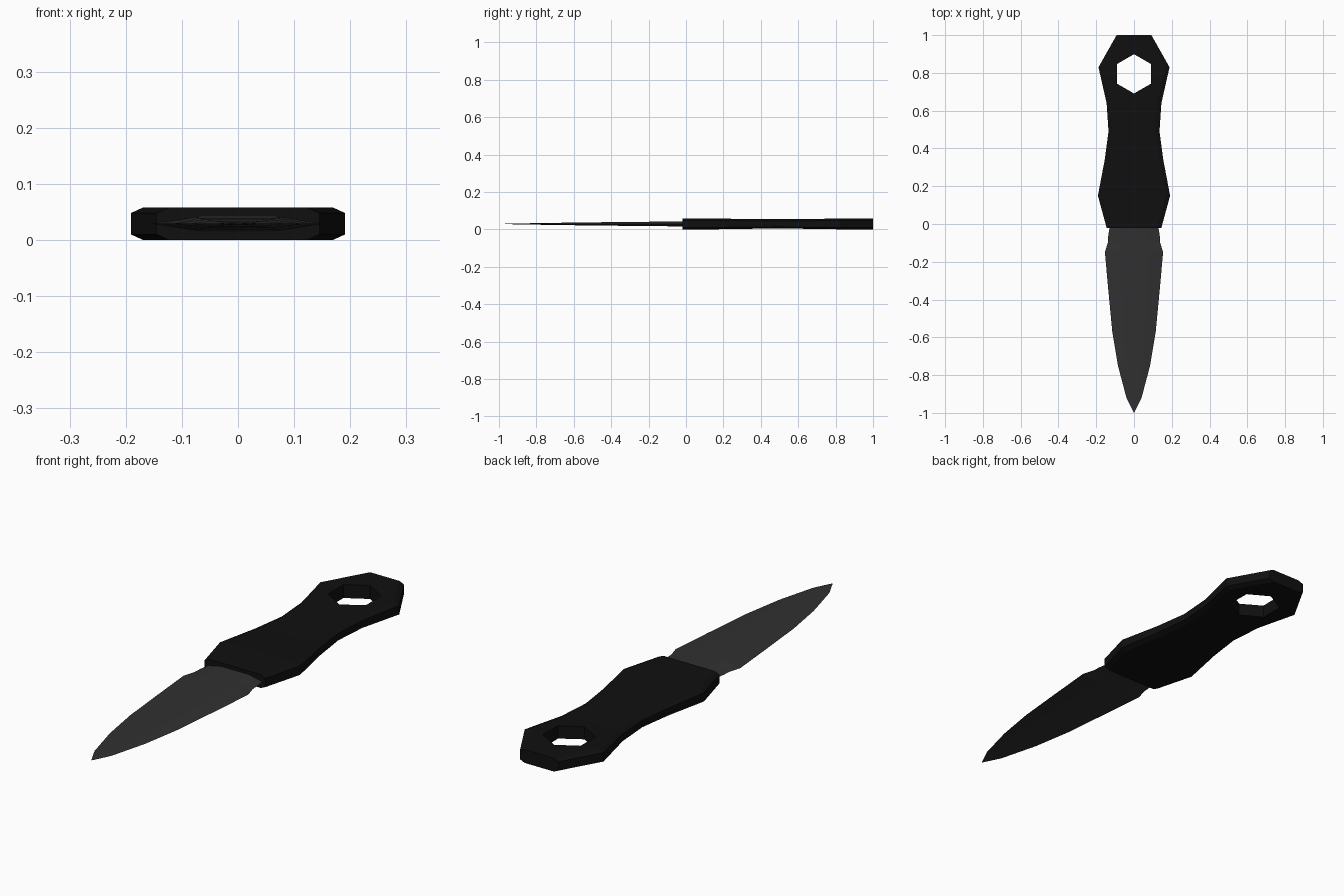
import bpy, bmesh, math

if "Cube" in bpy.data.objects:
    bpy.data.objects.remove(bpy.data.objects["Cube"])

MID = 0.029  # height of the flat centre plane


def material(name, value):
    m = bpy.data.materials.new(name)
    m.diffuse_color = (value, value, value, 1)
    m.use_nodes = True
    m.node_tree.nodes["Principled BSDF"].inputs["Base Color"].default_value = m.diffuse_color
    return m


def loft(name, rings, mat, tip=None):
    """Skin a list of equal-length rings, capping the ends or closing to a tip."""
    bm = bmesh.new()
    loops = [[bm.verts.new(p) for p in ring] for ring in rings]
    n = len(loops[0])
    for a, b in zip(loops, loops[1:]):
        for i in range(n):
            j = (i + 1) % n
            bm.faces.new((a[i], a[j], b[j], b[i]))
    bm.faces.new(loops[0])
    if tip:
        t = bm.verts.new(tip)
        for i in range(n):
            bm.faces.new((loops[-1][i], loops[-1][(i + 1) % n], t))
    else:
        bm.faces.new(loops[-1])
    bmesh.ops.recalc_face_normals(bm, faces=bm.faces)
    mesh = bpy.data.meshes.new(name)
    bm.to_mesh(mesh)
    bm.free()
    obj = bpy.data.objects.new(name, mesh)
    bpy.context.collection.objects.link(obj)
    if mat:
        mesh.materials.append(mat)
    return obj


def handle_ring(y, w, h):
    # chamfered rectangle
    q = [(w, h - 0.01), (w - 0.022, h)]
    half = q + [(-x, z) for x, z in reversed(q)]
    return [(x, y, MID + z) for x, z in half + [(-x, -z) for x, z in half]]


def blade_ring(y, w, h):
    # flat centre with ground edges on both sides
    pts = [(w, 0), (w * 0.5, h), (-w * 0.5, h), (-w, 0), (-w * 0.5, -h), (w * 0.5, -h)]
    return [(x, y, MID + z) for x, z in pts]


# Handle: waisted grip, slightly thinner in the middle (y, half width, half height)
handle = loft("handle", [handle_ring(*s) for s in (
    (-0.02, 0.145, 0.029), (0.15, 0.191, 0.029), (0.34, 0.155, 0.026),
    (0.49, 0.135, 0.025), (0.64, 0.145, 0.026), (0.83, 0.188, 0.029),
    (1.0, 0.092, 0.029))], material("black_grip", 0.005))

# Hexagonal hole through the pommel
hexagon = [(0.104 * math.sin(i * math.pi / 3), 0.795 + 0.104 * math.cos(i * math.pi / 3))
           for i in range(6)]
cutter = loft("hole_cutter", [[(x, y, z) for x, y in hexagon] for z in (-0.1, 0.2)], None)
cutter.hide_render = True
cutter.hide_viewport = True
cut = handle.modifiers.new("hole", 'BOOLEAN')
cut.operation = 'DIFFERENCE'
cut.solver = 'EXACT'
cut.object = cutter

# Blade: leaf shape tapering to a point
loft("blade", [blade_ring(*s) for s in (
    (0.0, 0.126, 0.014), (-0.06, 0.136, 0.013), (-0.10, 0.139, 0.0125),
    (-0.15, 0.154, 0.012), (-0.35, 0.136, 0.01), (-0.57, 0.115, 0.0075),
    (-0.75, 0.085, 0.005), (-0.92, 0.04, 0.002))],
    material("dark_steel", 0.03), tip=(0, -1.0, MID))
